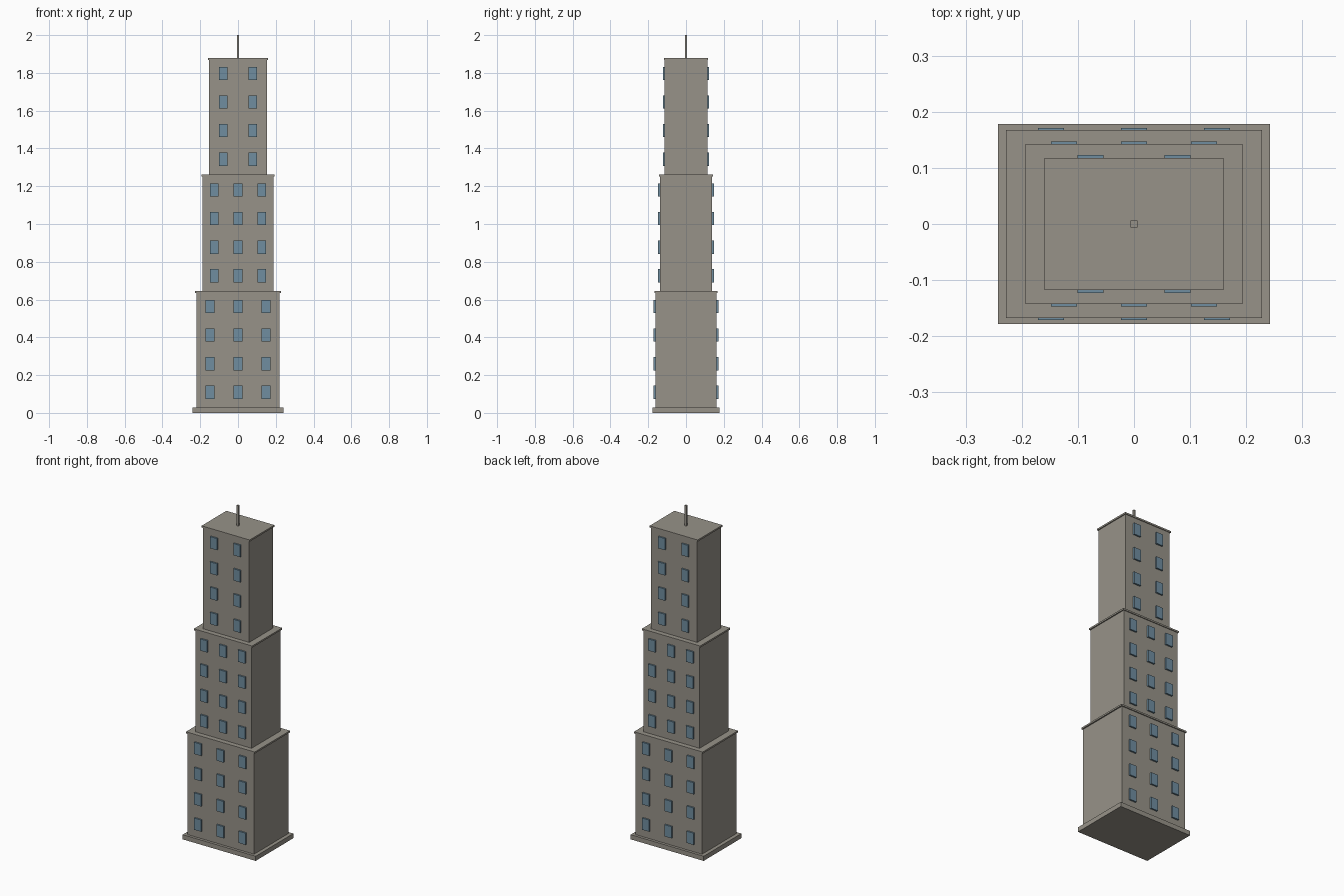
import bpy

cube = bpy.data.objects.get("Cube")
if cube:
    bpy.data.objects.remove(cube, do_unlink=True)


def make_material(name, rgb):
    mat = bpy.data.materials.new(name)
    mat.use_nodes = True
    color = (*rgb, 1.0)
    mat.diffuse_color = color
    mat.node_tree.nodes["Principled BSDF"].inputs["Base Color"].default_value = color
    return mat


stone = make_material("warm grey stone", (0.31, 0.29, 0.25))
glass = make_material("blue grey glass", (0.16, 0.27, 0.35))


def box(name, half_x, half_y, z0, z1, mat, x=0.0, y=0.0):
    """Box given by half widths, bottom and top heights."""
    bpy.ops.mesh.primitive_cube_add(size=2, location=(x, y, (z0 + z1) / 2))
    obj = bpy.context.object
    obj.name = name
    obj.scale = (half_x, half_y, (z1 - z0) / 2)
    bpy.ops.object.transform_apply(location=False, rotation=False, scale=True)
    obj.data.materials.append(mat)
    return obj


BASE_X, BASE_Y = 0.22, 0.162
PLINTH_TOP = 0.028
TIER_H = 0.617
CORNICE_H = 0.01
FLOOR_STEP = 0.1515

# Plinth
box("plinth", BASE_X * 1.1, BASE_Y * 1.1, 0, PLINTH_TOP, stone)

# Stepped tiers: name, plan scale, window centres across the facade
tiers = [
    ("lower", 1.0, (-0.148, 0, 0.148)),
    ("middle", 0.85, (-0.125, 0, 0.125)),
    ("upper", 0.70, (-0.0777, 0.0777)),
]
z = PLINTH_TOP
for name, scale, columns in tiers:
    hx, hy = BASE_X * scale, BASE_Y * scale
    top = z + TIER_H
    box(name + "_tier", hx, hy, z, top - CORNICE_H, stone)
    box(name + "_cornice", hx * 1.035, hy * 1.035, top - CORNICE_H, top, stone)

    # Raised windows on the front and back only
    for side, sign in (("front", -1), ("back", 1)):
        for row in range(4):
            mid = z + 0.081 + row * FLOOR_STEP
            for col, x in enumerate(columns):
                box(f"{name}_{side}_window_{row + 1}_{col + 1}", 0.023, 0.0095,
                    mid - 0.035, mid + 0.035, glass, x, sign * hy)
    z = top

# Antenna
box("antenna", 0.006, 0.006, z, 2.0, stone)
